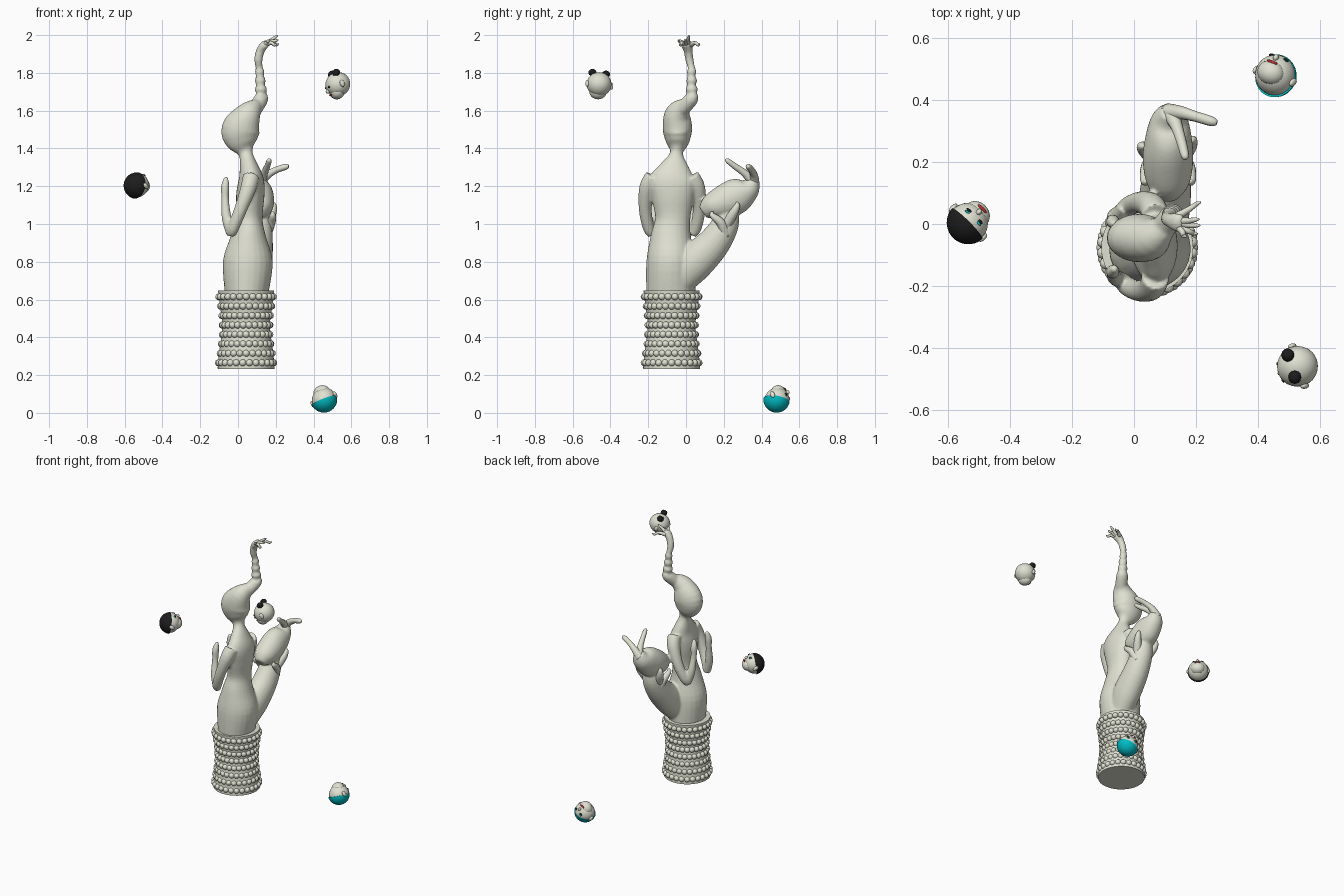
import bpy, bmesh, math
from mathutils import Vector, Matrix

if "Cube" in bpy.data.objects:
    bpy.data.objects.remove(bpy.data.objects["Cube"])


def material(name, rgb):
    m = bpy.data.materials.new(name)
    m.diffuse_color = (*rgb, 1)
    m.use_nodes = True
    m.node_tree.nodes["Principled BSDF"].inputs["Base Color"].default_value = m.diffuse_color
    return m


CREAM = material("cream", (0.74, 0.75, 0.64))
BLACK = material("black", (0.012, 0.012, 0.012))
RED = material("red", (0.45, 0.03, 0.03))
CYAN = material("cyan", (0.0, 0.5, 0.55))


def finish(bm, name, mat, smooth=True):
    bmesh.ops.recalc_face_normals(bm, faces=bm.faces)
    me = bpy.data.meshes.new(name)
    bm.to_mesh(me)
    bm.free()
    me.materials.append(mat)
    for p in me.polygons:
        p.use_smooth = smooth
    ob = bpy.data.objects.new(name, me)
    bpy.context.collection.objects.link(ob)
    return ob


def catmull(pts, steps):
    p = [pts[0]] + pts + [pts[-1]]
    out = []
    for i in range(1, len(p) - 2):
        for k in range(steps):
            t = k / steps
            out.append([0.5 * (2 * b + (c - a) * t + (2 * a - 5 * b + 4 * c - d) * t * t
                               + (3 * b - a - 3 * c + d) * t ** 3)
                        for a, b, c, d in zip(*p[i - 1:i + 3])])
    return out + [list(pts[-1])]


def add_tube(bm, pts, sides=16, steps=4):
    """Loft ellipses along a smooth path of (x, y, z, radius_a[, radius_b])."""
    path = catmull([list(p) if len(p) == 5 else [*p, p[3]] for p in pts], steps)
    pos = [Vector(p[:3]) for p in path]
    d = (pos[-1] - pos[0]).normalized()
    ref = Vector((0, 1, 0)) if abs(d.x) > 0.75 else Vector((1, 0, 0))
    rings = []
    for i, p in enumerate(path):
        t = (pos[min(i + 1, len(pos) - 1)] - pos[max(i - 1, 0)]).normalized()
        a = (ref - t * ref.dot(t)).normalized()
        b = t.cross(a)
        rings.append([bm.verts.new(pos[i] + a * math.cos(q) * p[3] + b * math.sin(q) * p[4])
                      for q in (2 * math.pi * k / sides for k in range(sides))])
    for r, s in zip(rings, rings[1:]):
        for k in range(sides):
            j = (k + 1) % sides
            bm.faces.new((r[k], r[j], s[j], s[k]))
    bm.faces.new(rings[0][::-1])
    bm.faces.new(rings[-1])


def tubes(name, groups, sides=12, blend=0):
    bm = bmesh.new()
    for g in groups:
        add_tube(bm, g, sides)
    ob = finish(bm, name, CREAM)
    if blend:  # melt the overlapping limbs into one sculpted surface
        r = ob.modifiers.new("blend", 'REMESH')
        r.mode, r.voxel_size, r.use_smooth_shade = 'VOXEL', blend, True
        s = ob.modifiers.new("soften", 'SMOOTH')
        s.factor, s.iterations = 0.5, 5
    return ob


# Studded drum at the bottom
CX, CY = 0.043, -0.076
drum = bmesh.new()
add_tube(drum, [(CX, CY, 0.232, 0.15), (CX, CY, 0.25, 0.15), (CX, CY, 0.33, 0.142),
                (CX, CY, 0.46, 0.126), (CX, CY, 0.56, 0.138), (CX, CY, 0.64, 0.148),
                (CX, CY, 0.648, 0.148)], 48)
drum_obj = finish(drum, "drum", CREAM)
bpy.context.view_layer.objects.active = drum_obj
drum_obj.select_set(True)
bpy.ops.object.shade_smooth_by_angle()

studs = bmesh.new()
for row in range(8):
    z = 0.265 + row * 0.05
    r = 0.126 + 0.02 * min(1, ((z - 0.45) / 0.17) ** 2)
    for k in range(26):
        q = 2 * math.pi * (k + 0.5 * (row % 2)) / 26
        m = Matrix.Translation((CX + r * math.cos(q), CY + r * math.sin(q), z))
        bmesh.ops.create_icosphere(studs, subdivisions=2, radius=0.019, matrix=m)
finish(studs, "drum_studs", CREAM)

# Torso, neck, head bulb and knotted plait
figure = [(0.045, -0.08, 0.63, 0.115, 0.13), (0.052, -0.08, 0.80, 0.132, 0.13),
          (0.055, -0.08, 0.93, 0.095, 0.108), (0.06, -0.07, 1.03, 0.07, 0.093),
          (0.065, -0.07, 1.15, 0.075, 0.115), (0.07, -0.07, 1.23, 0.068, 0.125),
          (0.058, -0.06, 1.30, 0.05, 0.082), (0.04, -0.05, 1.375, 0.038, 0.034),
          (0.022, -0.045, 1.43, 0.083, 0.06), (0.015, -0.045, 1.50, 0.103, 0.078),
          (0.055, -0.045, 1.58, 0.07, 0.068), (0.10, -0.01, 1.63, 0.034, 0.04)]
plait = [(0.09, -0.02, 1.61, 0.04)]
for k in range(4):
    z = 1.665 + 0.047 * k
    plait += [(0.124 - 0.003 * k, 0.03, z, 0.037 - 0.004 * k),
              (0.121 - 0.003 * k, 0.028, z + 0.024, 0.025 - 0.002 * k)]
plait += [(0.108, 0.018, 1.87, 0.022), (0.118, 0.012, 1.915, 0.023),
          (0.14, 0.005, 1.948, 0.022, 0.032), (0.16, 0.003, 1.955, 0.014, 0.028)]


# Folded arms, mirrored across the torso
def arm(s):
    y = lambda d: -0.073 + s * d
    return [[(0.07, y(0.10), 1.25, 0.045), (0.055, y(0.133), 1.19, 0.042),
             (0.015, y(0.143), 1.08, 0.034), (-0.025, y(0.125), 0.98, 0.031),
             (-0.035, y(0.105), 0.945, 0.024)],
            [(-0.035, y(0.11), 0.945, 0.026), (-0.06, y(0.10), 1.03, 0.026),
             (-0.068, y(0.085), 1.13, 0.02), (-0.068, y(0.08), 1.20, 0.022),
             (-0.062, y(0.07), 1.25, 0.01)]]


# Thick upward branch and the bulbous creature it carries
branch = [(0.085, -0.03, 0.70, 0.07, 0.08), (0.095, 0.04, 0.79, 0.085, 0.10),
          (0.105, 0.14, 0.89, 0.08, 0.088), (0.11, 0.205, 0.99, 0.07, 0.073),
          (0.11, 0.22, 1.06, 0.062, 0.06)]
creature = [(0.11, 0.09, 1.06, 0.035), (0.11, 0.135, 1.09, 0.07, 0.07),
            (0.11, 0.21, 1.12, 0.082, 0.092), (0.112, 0.28, 1.155, 0.075, 0.092),
            (0.115, 0.335, 1.19, 0.06, 0.06), (0.122, 0.36, 1.235, 0.034, 0.03)]
tubes("sculpted_body", [figure, plait, *arm(1), *arm(-1), branch, creature], 24, 0.007)

# Two prongs on top of the creature
tubes("creature_prongs", [
    [(0.11, 0.36, 1.21, 0.03), (0.15, 0.36, 1.255, 0.022), (0.20, 0.347, 1.285, 0.017),
     (0.25, 0.332, 1.302, 0.016), (0.268, 0.327, 1.306, 0.008)],
    [(0.12, 0.355, 1.22, 0.028), (0.138, 0.315, 1.265, 0.02), (0.155, 0.26, 1.305, 0.016),
     (0.165, 0.22, 1.335, 0.013), (0.168, 0.21, 1.342, 0.005)]])

# Fingers of the branch gripping the creature
grip = []
for x, y, z in ((0.185, 0.27, 1.11), (0.18, 0.14, 1.06), (0.03, 0.25, 1.11), (0.04, 0.14, 1.06)):
    o = 0.012 if x > 0.1 else -0.012
    grip.append([((x + 0.11) / 2, 0.21, z - 0.12, 0.03), (x - o / 2, (y + 0.23) / 2, z - 0.055, 0.024),
                 (x + o / 3, y, z - 0.015, 0.016), (x, y, z + 0.005, 0.006)])
tubes("grip_fingers", grip)

# Fingers of the top hand
fingers = []
for x, y, z in ((0.215, 0.07, 1.955), (0.21, 0.015, 1.998), (0.213, -0.005, 1.978),
                (0.205, -0.032, 1.955), (0.17, -0.04, 1.975)):
    fingers.append([(0.142, 0.005 + y * 0.3, 1.948, 0.014),
                    (0.145 + (x - 0.145) * 0.5, y * 0.7, 1.962 + (z - 1.962) * 0.35, 0.0095),
                    (x - 0.012, y * 0.93, z - 0.008, 0.0075), (x, y, z, 0.003)])
tubes("top_hand_fingers", fingers, 8)


# Small loose heads: local face is -Y, up is Z
def loose_head(name, centre, face, up, hair, buns=False):
    f = Vector(face).normalized()
    u = Vector(up)
    u = (u - f * u.dot(f)).normalized()
    s = (-f).cross(u)
    M = Matrix.Translation(centre) @ Matrix((s, -f, u)).transposed().to_4x4()

    def blobs(part, mat, items, detail=2):
        bm = bmesh.new()
        for loc, size in items:
            bmesh.ops.create_icosphere(bm, subdivisions=detail, radius=1, matrix=M
                                       @ Matrix.Translation(loc) @ Matrix.Diagonal((*size, 1)))
        return finish(bm, name + "_" + part, mat)

    blobs("skull", CREAM, [((0, 0, 0.004), (0.066, 0.067, 0.064)),
                           ((0, -0.022, -0.03), (0.046, 0.04, 0.04))], 3)
    blobs("ears", CREAM, [((k * 0.068, 0.002, 0), (0.009, 0.013, 0.02)) for k in (-1, 1)])
    blobs("nose", CREAM, [((0, -0.068, -0.008), (0.009, 0.011, 0.012))])
    blobs("eyes", BLACK, [((k * 0.025, -0.06, 0.011), (0.011, 0.005, 0.005)) for k in (-1, 1)])
    blobs("mouth", RED, [((0, -0.061, -0.032), (0.02, 0.006, 0.006))])
    if hair is CYAN or name == "left_head":
        blobs("eyelids", CYAN, [((k * 0.025, -0.058, 0.019), (0.011, 0.005, 0.004)) for k in (-1, 1)])
    if buns:
        blobs("buns", hair, [((k * 0.038, 0.006, 0.065), (0.022, 0.022, 0.019)) for k in (-1, 1)])
    else:  # hair cap: part of a slightly larger shell
        bm = bmesh.new()
        bmesh.ops.create_uvsphere(bm, u_segments=32, v_segments=20, radius=0.0705)
        n = Vector((0, 0.5, 0.85)).normalized()
        bmesh.ops.rotate(bm, verts=bm.verts, matrix=Vector((0, 0, 1)).rotation_difference(n).to_matrix())
        bmesh.ops.bisect_plane(bm, geom=bm.verts[:] + bm.edges[:] + bm.faces[:],
                               plane_co=n * 0.006, plane_no=n, clear_inner=True)
        bmesh.ops.holes_fill(bm, edges=[e for e in bm.edges if e.is_boundary])
        bmesh.ops.transform(bm, verts=bm.verts, matrix=M)
        cap = finish(bm, name + "_hair", hair)
        bpy.ops.object.select_all(action='DESELECT')
        bpy.context.view_layer.objects.active = cap
        cap.select_set(True)
        bpy.ops.object.shade_smooth_by_angle()


loose_head("right_head", (0.53, -0.46, 1.736), (-0.86, -0.32, -0.4), (-0.35, 0, 0.9), BLACK, True)
loose_head("left_head", (-0.535, 0.005, 1.203), (0.42, 0.42, 0.75), (-0.6, -0.6, 0.5), BLACK)
loose_head("lower_head", (0.455, 0.48, 0.072), (0.1, 0.8, 0.4), (0.4, 0, -0.9), CYAN)
